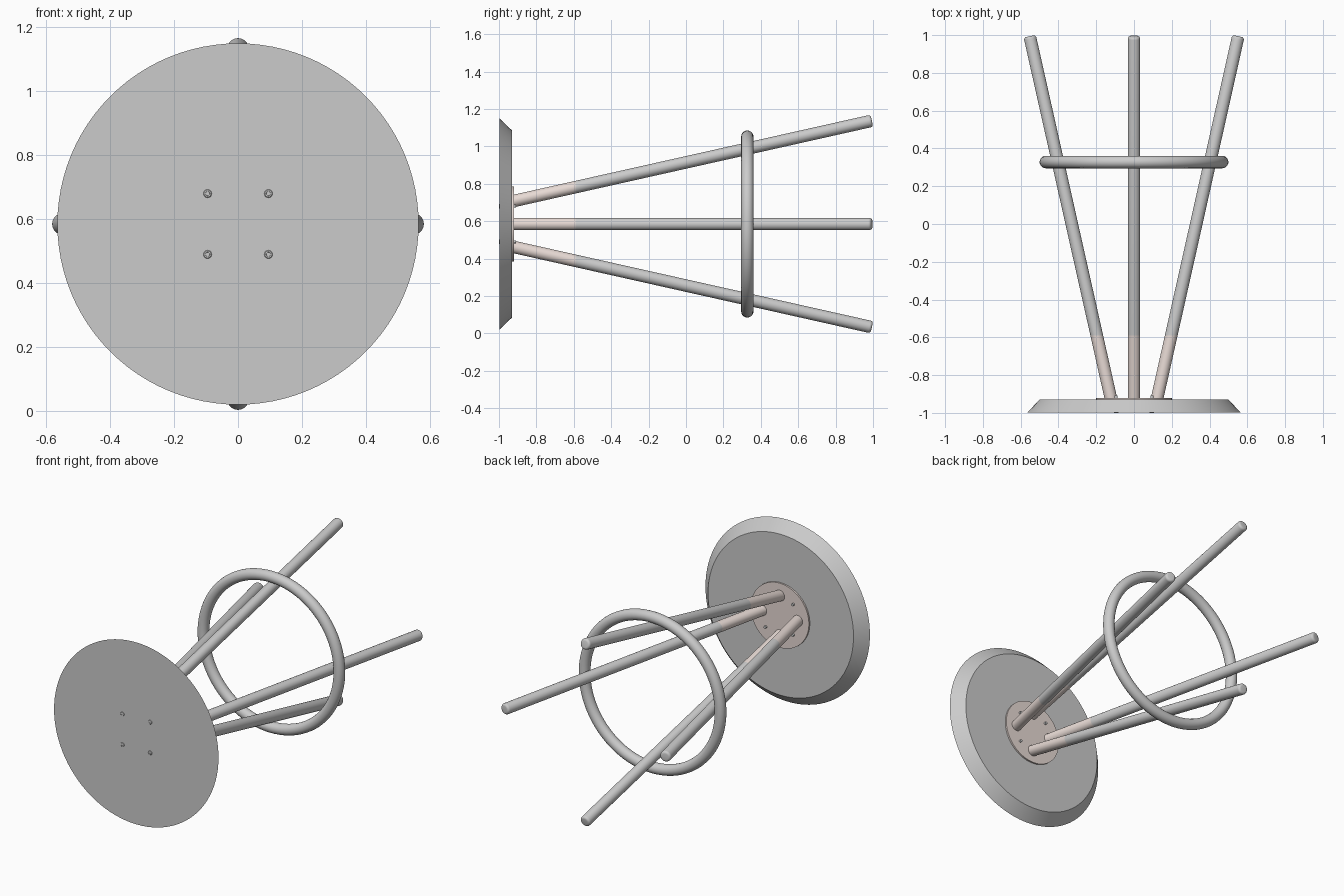
import bpy, bmesh, math
from mathutils import Vector, Matrix

if "Cube" in bpy.data.objects:
    bpy.data.objects.remove(bpy.data.objects["Cube"])

CZ = 0.585                      # height of the stool's axis
Y = Vector((0, 1, 0))

copper = bpy.data.materials.new("pale_copper")
copper.diffuse_color = (0.80, 0.70, 0.66, 1)
copper.use_nodes = True
copper.node_tree.nodes["Principled BSDF"].inputs["Base Color"].default_value = copper.diffuse_color


def finish(bm, name, mat=None):
    bmesh.ops.recalc_face_normals(bm, faces=bm.faces[:])
    me = bpy.data.meshes.new(name)
    bm.to_mesh(me)
    bm.free()
    ob = bpy.data.objects.new(name, me)
    bpy.context.collection.objects.link(ob)
    if mat:
        me.materials.append(mat)
    bpy.context.view_layer.objects.active = ob
    ob.select_set(True)
    bpy.ops.object.shade_smooth_by_angle(angle=math.radians(30))
    ob.select_set(False)
    return ob


def lathe(profile, origin, axis, steps):
    """Spin a (radius, distance) profile around an axis starting at origin."""
    bm = bmesh.new()
    vs = [bm.verts.new((r, 0, d)) for r, d in profile]
    es = [bm.edges.new(p) for p in zip(vs, vs[1:])]
    bmesh.ops.spin(bm, geom=vs + es, cent=(0, 0, 0), axis=(0, 0, 1),
                   angle=math.tau, steps=steps)
    bmesh.ops.remove_doubles(bm, verts=bm.verts[:], dist=1e-5)
    rot = axis.to_track_quat('Z', 'Y').to_matrix().to_4x4()
    bm.transform(Matrix.Translation(origin) @ rot)
    return bm


def cut(bm, y, keep_back):
    """Slice square to the y axis and cap the open end."""
    bmesh.ops.bisect_plane(bm, geom=bm.verts[:] + bm.edges[:] + bm.faces[:],
                           plane_co=(0, y, 0), plane_no=Y,
                           clear_inner=keep_back, clear_outer=not keep_back)
    bmesh.ops.holes_fill(bm, edges=[e for e in bm.edges if e.is_boundary], sides=0)


# Seat disc with chamfered underside, lying on its side
finish(lathe([(0, -0.998), (0.565, -0.998), (0.5, -0.93), (0, -0.93)],
             Vector((0, 0, CZ)), Y, 96), "seat")

# Mounting plate
finish(lathe([(0, -0.935), (0.2, -0.935), (0.2, -0.92), (0, -0.92)],
             Vector((0, 0, CZ)), Y, 64), "mounting_plate", copper)

# Bolts through seat and plate, with socket heads
bolt = [(0, -0.996), (0.006, -0.996), (0.007, -1.0), (0.011, -1.0), (0.014, -0.997),
        (0.014, -0.99), (0.008, -0.985), (0.008, -0.908), (0, -0.908)]
for sx in (-1, 1):
    for sz in (-1, 1):
        finish(lathe(bolt, Vector((sx * 0.095, 0, CZ + sz * 0.095)), Y, 20), "bolt")

# Four splayed legs, each with a copper section next to the plate
R = 0.033
for name, d in (("left", (-1, 0)), ("right", (1, 0)), ("lower", (0, -1)), ("upper", (0, 1))):
    out = Vector((d[0], 0, d[1]))
    base = Vector((0, -0.97, CZ)) + out * 0.112
    tip = Vector((0, 0.994, CZ)) + out * 0.552
    L = (tip - base).length
    b = 0.014
    prof = [(0, 0), (R, 0)]
    prof += [(R - b + b * math.cos(t), L - b + b * math.sin(t))
             for t in (i * math.pi / 8 for i in range(5))] + [(0, L)]
    main = lathe(prof, base, tip - base, 32)
    cut(main, -0.59, True)
    finish(main, name + "_leg")
    socket = lathe(prof, base, tip - base, 32)
    cut(socket, -0.59, False)
    cut(socket, -0.925, True)
    finish(socket, name + "_leg_socket", copper)

# Foot ring around the outside of the legs
ring = [(0.467 + R * math.cos(i * math.tau / 20), 0.328 + R * math.sin(i * math.tau / 20))
        for i in range(21)]
finish(lathe(ring, Vector((0, 0, CZ)), Y, 96), "foot_ring")
